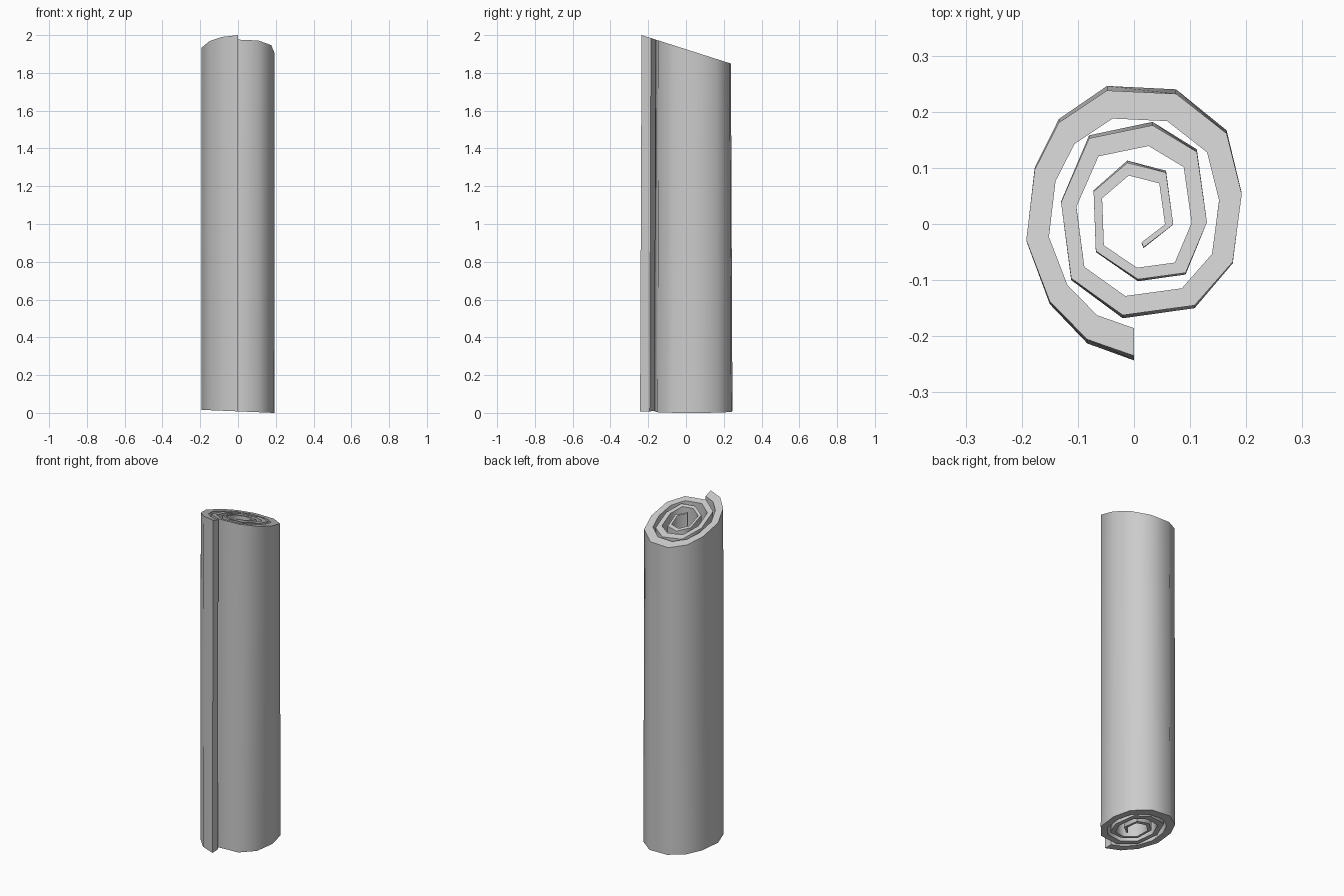
import bpy, bmesh, math

if "Cube" in bpy.data.objects:
    bpy.data.objects.remove(bpy.data.objects["Cube"])

# Spiral outer edge, from the loose end to the core
SPIRAL = [(0, -.243), (-.083, -.213), (-.15, -.143), (-.192, -.03), (-.177, .1),
          (-.134, .187), (-.048, .246), (.075, .24), (.165, .167), (.192, .055),
          (.176, -.07), (.108, -.15), (-.02, -.168), (-.112, -.1), (-.13, .04),
          (-.08, .158), (.033, .182), (.112, .133), (.13, .003), (.092, -.09),
          (.007, -.102), (-.068, -.05), (-.072, .06), (-.012, .113),
          (.057, .095), (.07, -.001), (.017, -.043)]
THICK = 0.79      # inner edge as a fraction of the outer edge
SQUASH = 0.967    # slight narrowing in y at the slanted top


def bottom(x, y):
    return (x, y, max(0, 0.008 - 0.042 * x))


def top(x, y):
    y *= SQUASH
    return (x, y, 2.0 - 0.319 * (y + 0.235))


# Rolled sheet: a four-cornered section swept along the spiral
bm = bmesh.new()
rings = []
for x, y in SPIRAL:
    xi, yi = x * THICK, y * THICK
    rings.append([bm.verts.new(p) for p in
                  (bottom(x, y), top(x, y), top(xi, yi), bottom(xi, yi))])
for a, b in zip(rings, rings[1:]):
    for i in range(4):
        j = (i + 1) % 4
        bm.faces.new((a[i], a[j], b[j], b[i]))
bm.faces.new(rings[0])
bm.faces.new(rings[-1])
bmesh.ops.recalc_face_normals(bm, faces=bm.faces)

mesh = bpy.data.meshes.new("rolled_sheet")
bm.to_mesh(mesh)
bm.free()
roll = bpy.data.objects.new("rolled_sheet", mesh)
bpy.context.collection.objects.link(roll)
bpy.context.view_layer.objects.active = roll
roll.select_set(True)
bpy.ops.object.shade_smooth_by_angle(angle=math.radians(65))
